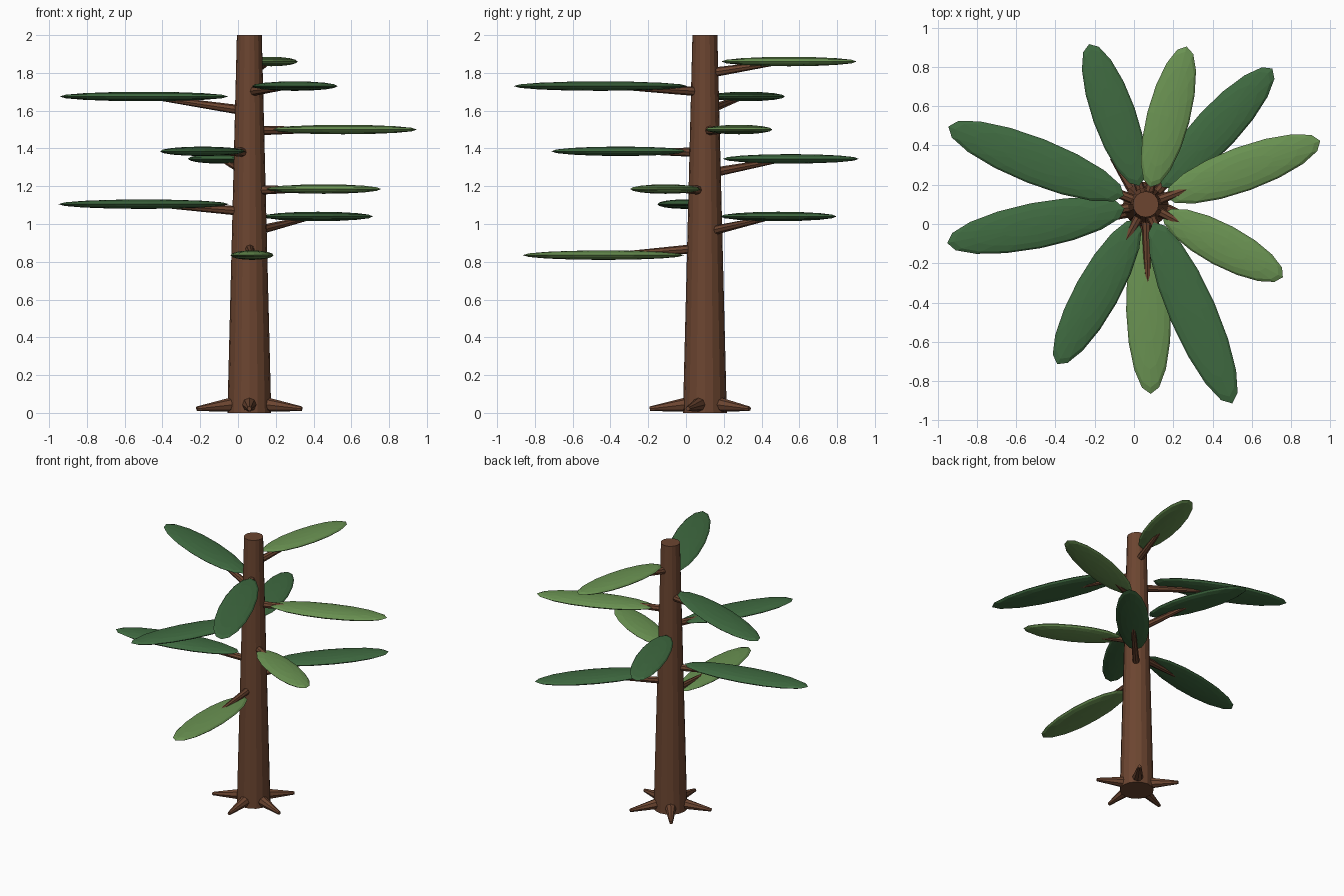
import bpy, math
from mathutils import Vector, Matrix

if "Cube" in bpy.data.objects:
    bpy.data.objects.remove(bpy.data.objects["Cube"])

CX, CY = 0.06, 0.10          # trunk axis


def material(name, rgb):
    m = bpy.data.materials.new(name)
    m.diffuse_color = (*rgb, 1)
    m.use_nodes = True
    m.node_tree.nodes["Principled BSDF"].inputs["Base Color"].default_value = m.diffuse_color
    return m


BARK = material("bark", (0.15, 0.06, 0.03))
DARK = material("dark_green", (0.05, 0.145, 0.052))
LIGHT = material("light_green", (0.145, 0.29, 0.085))


def at(angle, dist, z):
    """Point at a distance and angle (degrees) around the trunk axis."""
    a = math.radians(angle)
    return Vector((CX + dist * math.cos(a), CY + dist * math.sin(a), z))


def taper(name, p, q, r1, r2, sides):
    """Tapered cylinder running from p to q."""
    d = q - p
    bpy.ops.mesh.primitive_cone_add(vertices=sides, radius1=r1, radius2=r2, depth=d.length)
    o = bpy.context.object
    o.name = name
    o.matrix_world = Matrix.Translation((p + q) / 2) @ d.to_track_quat('Z', 'Y').to_matrix().to_4x4()
    o.data.materials.append(BARK)
    return o


def leaf(name, angle, inner, tip, z, mat):
    """Flattened low-poly ellipsoid pointing away from the trunk."""
    length = tip - inner
    bpy.ops.mesh.primitive_uv_sphere_add(segments=16, ring_count=8, radius=1,
                                         location=at(angle, (inner + tip) / 2, z),
                                         rotation=(0, 0, math.radians(angle)))
    o = bpy.context.object
    o.name = name
    o.scale = (length / 2, 0.08 + 0.04 * length, 0.025)
    o.data.materials.append(mat)


# Trunk
taper("trunk", Vector((CX, CY, 0)), Vector((CX, CY, 2)), 0.116, 0.066, 16)

# Roots
for i in range(5):
    a = 270 + 72 * i
    taper(f"root_{i + 1}", at(a, 0.07, 0.047), at(a, 0.292, 0.022), 0.042, 0.012, 8)

# Branches with leaves: angle, leaf inner end, leaf tip, leaf z, branch start z, colour
LEAVES = [
    (271.5, 0.11, 0.965, 0.835, 0.868, LIGHT),
    (47.0, 0.12, 0.945, 1.040, 0.965, DARK),
    (191.0, 0.11, 1.030, 1.105, 1.070, DARK),
    (-28.0, 0.10, 0.790, 1.185, 1.180, LIGHT),
    (109.5, 0.10, 0.865, 1.345, 1.275, DARK),
    (241.0, 0.09, 0.930, 1.385, 1.380, DARK),
    (20.0, 0.11, 0.945, 1.500, 1.495, LIGHT),
    (158.5, 0.12, 1.080, 1.675, 1.605, DARK),
    (293.5, 0.10, 1.105, 1.730, 1.703, DARK),
    (75.5, 0.09, 0.830, 1.860, 1.805, LIGHT),
]
for i, (a, inner, tip, z, z0, mat) in enumerate(LEAVES, 1):
    taper(f"branch_{i}", at(a, 0.06, z0), at(a, (inner + tip) / 2 - 0.03, z), 0.025, 0.012, 8)
    leaf(f"leaf_{i}", a, inner, tip, z, mat)
